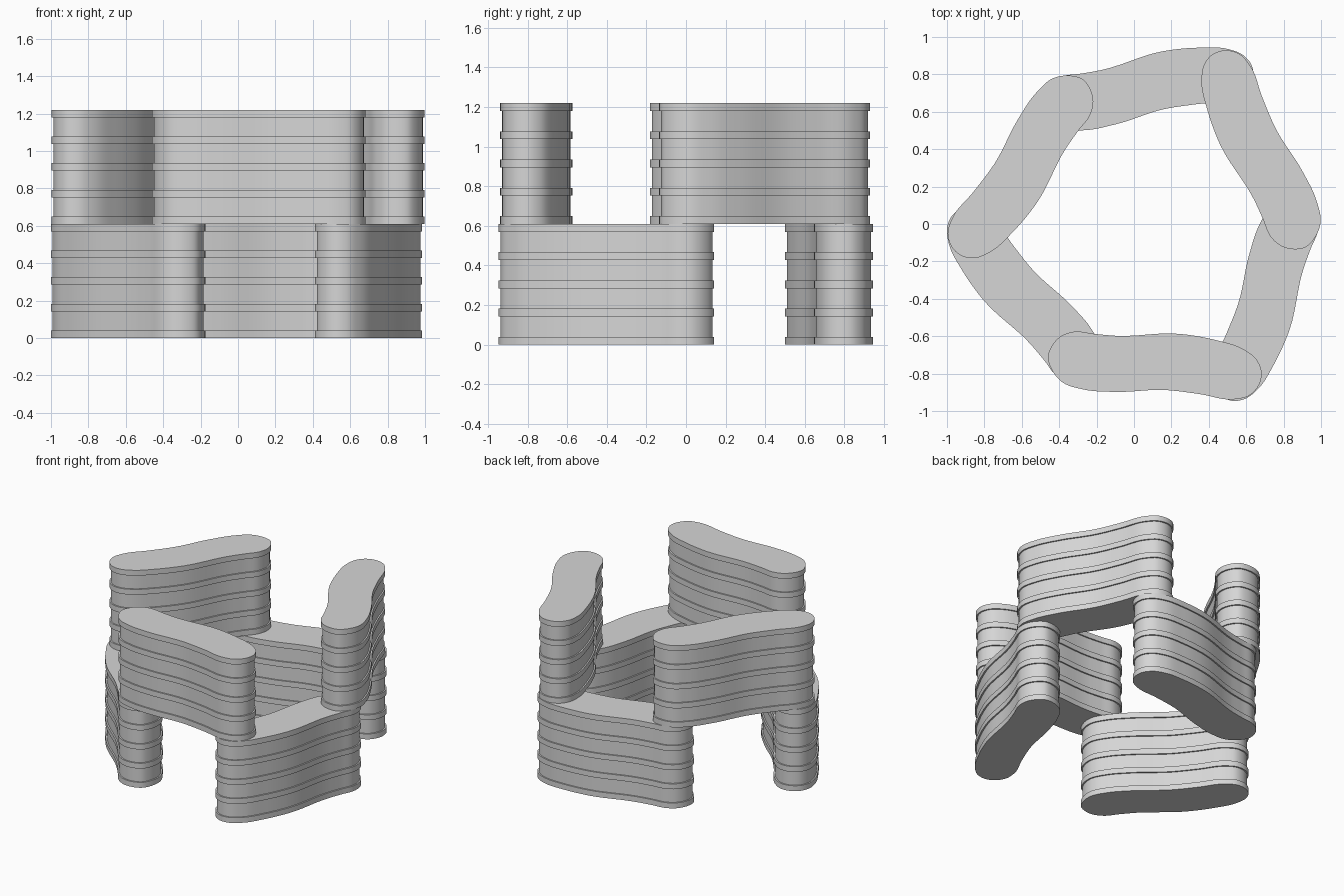
import bpy, bmesh, math
from mathutils import Matrix, Vector

if "Cube" in bpy.data.objects:
    bpy.data.objects.remove(bpy.data.objects["Cube"], do_unlink=True)

HEIGHT, BAND, BANDS, GROOVE = 0.61, 0.04, 5, 0.01
RING_CENTRE = Vector((0.06, -0.019, 0))
BLOCK_MIDDLE = Vector((0.105, -0.755))

# Plan outline of one wavy block, counter-clockwise
OUTLINE = [(-0.46, -0.71), (-0.442, -0.775), (-0.385, -0.845), (-0.27, -0.885),
           (-0.1, -0.898), (0.166, -0.888), (0.353, -0.91), (0.53, -0.938),
           (0.617, -0.917), (0.67, -0.857), (0.682, -0.79), (0.655, -0.725),
           (0.585, -0.67), (0.433, -0.62), (0.246, -0.588), (-0.1, -0.598),
           (-0.21, -0.588), (-0.32, -0.576), (-0.385, -0.597), (-0.435, -0.645)]

grey = bpy.data.materials.new("light grey")
grey.use_nodes = True
COLOUR = (0.67, 0.67, 0.67, 1)
grey.diffuse_color = COLOUR
bsdf = grey.node_tree.nodes["Principled BSDF"]
bsdf.inputs["Base Color"].default_value = COLOUR
bsdf.inputs["Roughness"].default_value = 0.7


def smooth_loop(points, steps=6):
    """Closed spline through the points, with chord-scaled tangents."""
    pts = [Vector(p) - BLOCK_MIDDLE for p in points]
    n, out = len(pts), []
    for i in range(n):
        a, b, c, d = (pts[(i + k) % n] for k in (-1, 0, 1, 2))
        la, lb, lc = (b - a).length, (c - b).length, (d - c).length
        m1 = ((b - a) / la * lb + (c - b) / lb * la) / (la + lb) * lb
        m2 = ((c - b) / lb * lc + (d - c) / lc * lb) / (lb + lc) * lb
        for s in range(steps):
            t = s / steps
            t2, t3 = t * t, t ** 3
            out.append(b * (2*t3 - 3*t2 + 1) + m1 * (t3 - 2*t2 + t)
                       + c * (3*t2 - 2*t3) + m2 * (t3 - t2))
    return out


def inset(loop, depth):
    """Move each point of a counter-clockwise loop inwards."""
    out = []
    for i, p in enumerate(loop):
        t = (loop[(i + 1) % len(loop)] - loop[i - 1]).normalized()
        out.append(p + Vector((-t.y, t.x)) * depth)
    return out


OUTER = smooth_loop(OUTLINE)
INNER = inset(OUTER, GROOVE)


def wavy_block(name, z, radius, bearing, spin):
    bm = bmesh.new()
    # Raised bands alternate with shallow grooves up the wall
    pitch = (HEIGHT - BAND) / (BANDS - 1)
    levels = []
    for i in range(BANDS):
        low, high = z + i * pitch, z + i * pitch + BAND
        if i:
            levels.append((low, INNER))
        levels += [(low, OUTER), (high, OUTER)]
        if i < BANDS - 1:
            levels.append((high, INNER))
    rings = [[bm.verts.new((p.x, p.y, h)) for p in loop] for h, loop in levels]
    for a, b in zip(rings, rings[1:]):
        for i in range(len(a)):
            j = (i + 1) % len(a)
            bm.faces.new((a[i], a[j], b[j], b[i]))
    bm.faces.new(rings[-1])
    bm.faces.new(rings[0][::-1])

    # Place the block on the ring
    angle = math.radians(bearing)
    spot = RING_CENTRE + Vector((math.cos(angle), math.sin(angle), 0)) * radius
    bm.transform(Matrix.Translation(spot)
                 @ Matrix.Rotation(math.radians(spin), 4, 'Z'))

    mesh = bpy.data.meshes.new(name)
    bm.to_mesh(mesh)
    bm.free()
    mesh.materials.append(grey)
    obj = bpy.data.objects.new(name, mesh)
    bpy.context.collection.objects.link(obj)
    bpy.ops.object.select_all(action='DESELECT')
    obj.select_set(True)
    bpy.context.view_layer.objects.active = obj
    bpy.ops.object.shade_smooth_by_angle(angle=math.radians(35))


# Three upper blocks bridge three lower blocks
for turn, upper, lower in [(0, "front", "back"),
                           (120, "left", "front_right"),
                           (240, "right", "front_left")]:
    wavy_block("upper_block_" + upper, HEIGHT, 0.737, turn - 86.5, turn)
    wavy_block("lower_block_" + lower, 0, 0.745, turn + 89.6, turn + 15.3)
